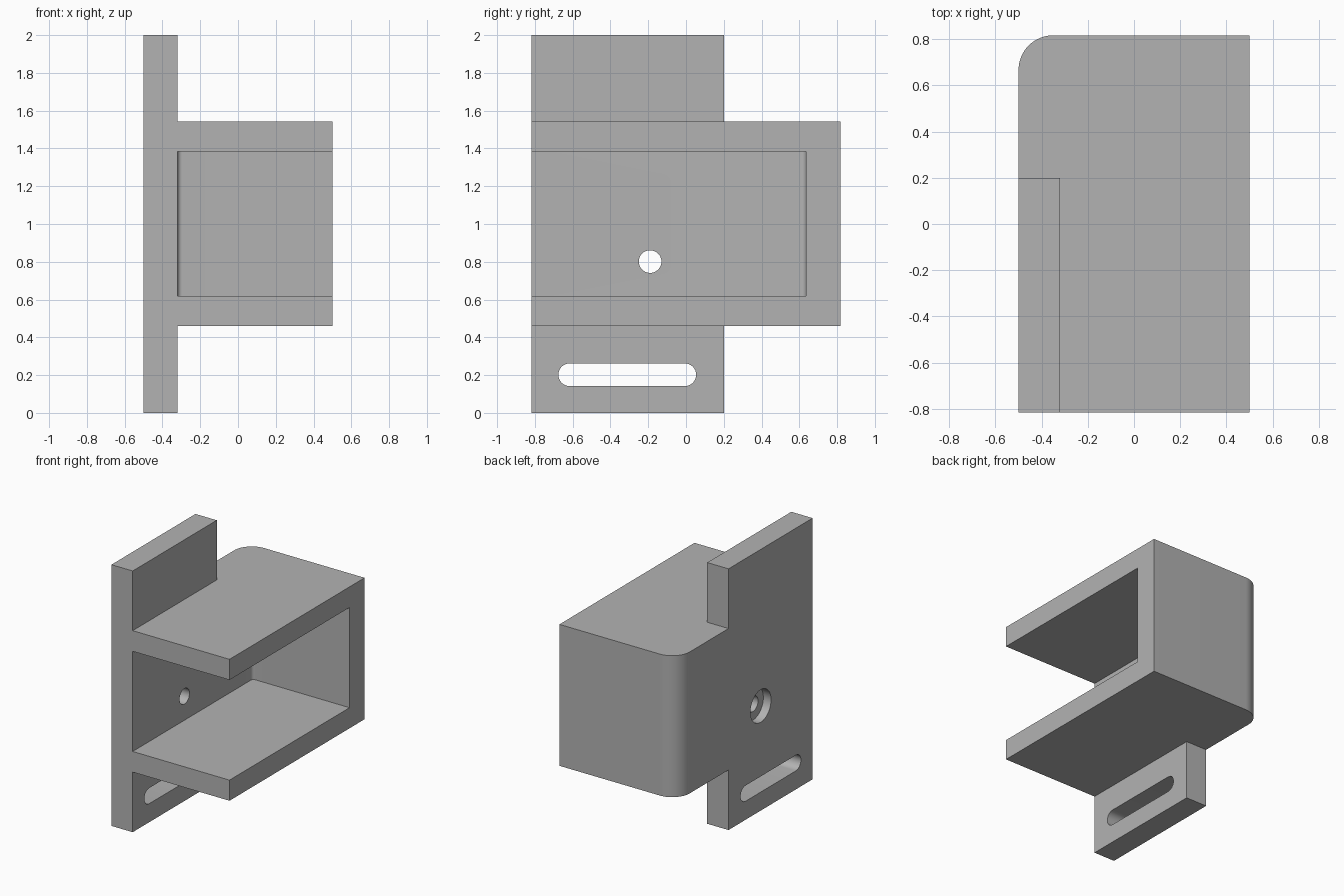
import bpy, bmesh, math
from mathutils import Matrix

cube = bpy.data.objects.get("Cube")
if cube:
    bpy.data.objects.remove(cube, do_unlink=True)

grey = bpy.data.materials.new("plain grey")
grey.use_nodes = True
colour = (0.45, 0.45, 0.45, 1)
grey.diffuse_color = colour
grey.node_tree.nodes["Principled BSDF"].inputs["Base Color"].default_value = colour

MID = 1.0                    # height of the mirror plane
HALF_X, HALF_Y = 0.5, 0.817
WALL_X = -0.32               # inner face of the mounting plate
SIDEWAYS = Matrix(((0, 0, 1), (1, 0, 0), (0, 1, 0))).to_4x4()   # (u, v, w) -> y, z, x


def arc(cx, cy, r, start, end, steps):
    angles = [math.radians(start + (end - start) * i / steps) for i in range(steps + 1)]
    return [(cx + r * math.cos(a), cy + r * math.sin(a)) for a in angles]


def prism(name, outline, low, high, turn=None):
    """Extrude a flat outline between two levels."""
    bm = bmesh.new()
    face = bm.faces.new([bm.verts.new((u, v, low)) for u, v in outline])
    top = bmesh.ops.extrude_face_region(bm, geom=[face])["geom"]
    verts = [g for g in top if isinstance(g, bmesh.types.BMVert)]
    bmesh.ops.translate(bm, verts=verts, vec=(0, 0, high - low))
    if turn:
        bm.transform(turn)
    bmesh.ops.recalc_face_normals(bm, faces=bm.faces)
    mesh = bpy.data.meshes.new(name)
    bm.to_mesh(mesh)
    bm.free()
    mesh.materials.append(grey)
    obj = bpy.data.objects.new(name, mesh)
    bpy.context.collection.objects.link(obj)
    return obj


# Block with one rounded back corner
R = 0.15
outline = [(-HALF_X, -HALF_Y), (HALF_X, -HALF_Y), (HALF_X, HALF_Y)]
outline += arc(-HALF_X + R, HALF_Y - R, R, 90, 180, 16)
bracket = prism("bracket", outline, 0, 2)

# Space above and below the box, leaving the plate's ears
ear = [(WALL_X, -1), (1, -1), (1, 1), (-1, 1), (-1, 0.2), (WALL_X, 0.2)]
cutters = [prism("upper_relief_cutter", ear, MID + 0.543, 3),
           prism("lower_relief_cutter", ear, -1, MID - 0.54)]

# Cavity, open at the front and one side
r = 0.025
back = 0.635
cavity = [(WALL_X, -1), (1, -1), (1, back)]
cavity += arc(WALL_X + r, back - r, r, 90, 180, 8)
cutters.append(prism("cavity_cutter", cavity, MID - 0.382, MID + 0.385))

# Slots in the ears and counterbored screw holes
for side in (-1, 1):
    z = MID + side * 0.798
    slot = arc(-0.006, z, 0.06, -90, 90, 16) + arc(-0.616, z, 0.06, 90, 270, 16)
    cutters.append(prism("slot_cutter", slot, -1, 0, SIDEWAYS))
    z = MID + side * 0.199
    for name, radius, depth in (("hole_cutter", 0.06, 0), ("counterbore_cutter", 0.125, -0.435)):
        circle = arc(-0.19, z, radius, 0, 360, 32)[:-1]
        cutters.append(prism(name, circle, -1, depth, SIDEWAYS))

for cutter in cutters:
    mod = bracket.modifiers.new(cutter.name, 'BOOLEAN')
    mod.operation = 'DIFFERENCE'
    mod.solver = 'EXACT'
    mod.object = cutter

# Apply the cuts, then drop the cutters
bpy.context.view_layer.update()
result = bpy.data.meshes.new_from_object(
    bracket.evaluated_get(bpy.context.evaluated_depsgraph_get()))
bracket.modifiers.clear()
bracket.data = result
for cutter in cutters:
    bpy.data.objects.remove(cutter, do_unlink=True)

bpy.ops.object.select_all(action='DESELECT')
bracket.select_set(True)
bpy.context.view_layer.objects.active = bracket
bpy.ops.object.shade_smooth_by_angle(angle=math.radians(30))
